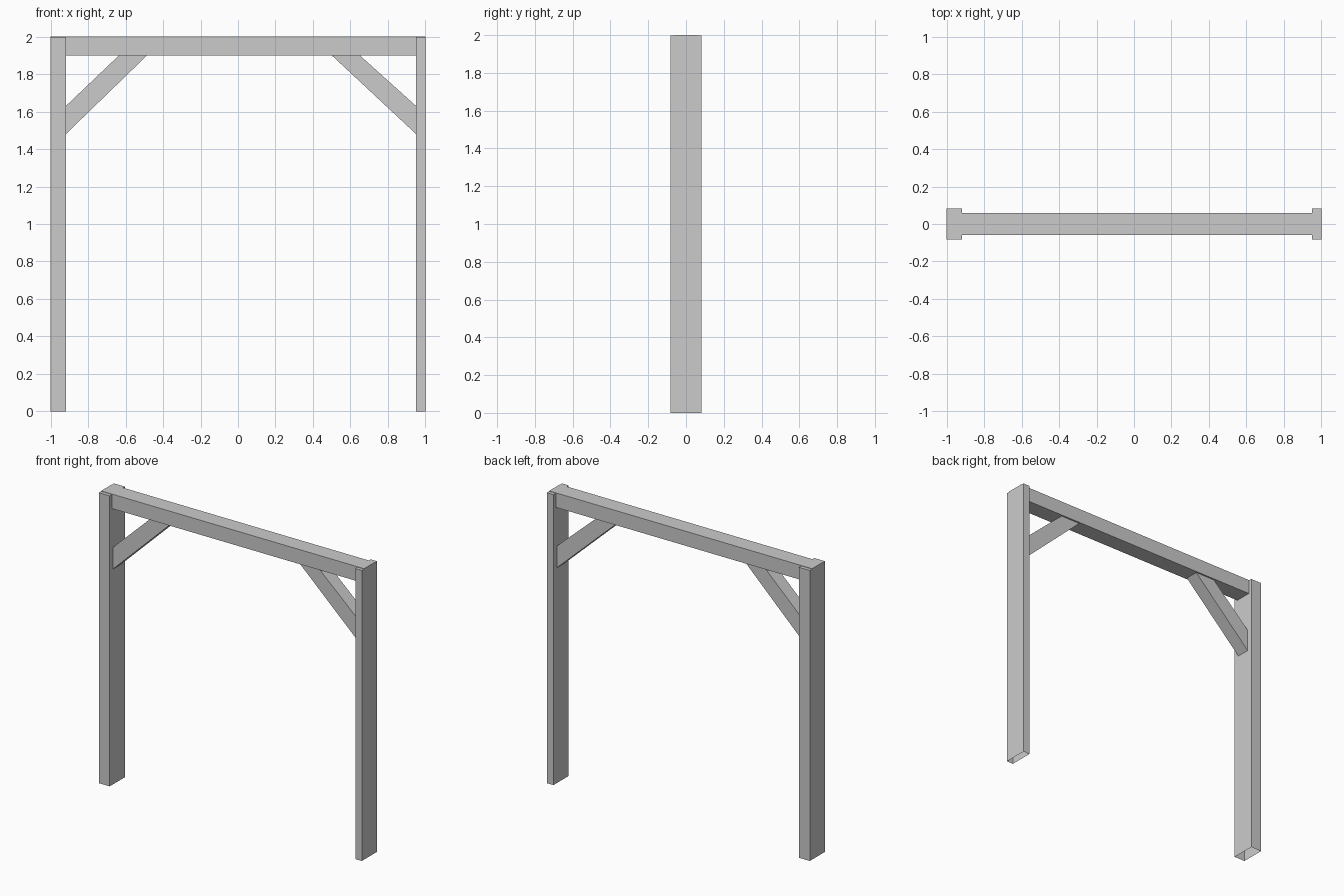
import bpy, bmesh

if "Cube" in bpy.data.objects:
    bpy.data.objects.remove(bpy.data.objects["Cube"])


def prism(name, profile, half_depth, open_bottom=False):
    """Extrude an (x, z) outline along y, optionally leaving the underside open."""
    bm = bmesh.new()
    face = bm.faces.new([bm.verts.new((x, -half_depth, z)) for x, z in profile])
    ext = bmesh.ops.extrude_face_region(bm, geom=[face], use_keep_orig=True)
    verts = [g for g in ext["geom"] if isinstance(g, bmesh.types.BMVert)]
    bmesh.ops.translate(bm, verts=verts, vec=(0, 2 * half_depth, 0))
    bmesh.ops.recalc_face_normals(bm, faces=bm.faces)
    if open_bottom:
        under = [f for f in bm.faces if f.normal.z < -0.99]
        bmesh.ops.delete(bm, geom=under, context='FACES')
    mesh = bpy.data.meshes.new(name)
    bm.to_mesh(mesh)
    bm.free()
    obj = bpy.data.objects.new(name, mesh)
    bpy.context.collection.objects.link(obj)
    return obj


def rect(x0, x1, z0, z1):
    return [(x0, z0), (x1, z0), (x1, z1), (x0, z1)]


# Top beam, running over the full width
prism("top_beam", rect(-1, 1, 1.9, 2), 0.058)

# Posts (hollow underneath; the right one is thinner) with their diagonal braces
for side, sign, inner in (("left", -1, 0.918), ("right", 1, 0.95)):
    prism(side + "_post", rect(sign * inner, sign, 0, 1.997), 0.083, open_bottom=True)
    foot = inner * sign
    far = 0.485 if sign < 0 else 0.50
    brace = [(foot, 1.48), (foot, 1.63), (sign * (far + 0.15), 1.9), (sign * far, 1.9)]
    prism(side + "_brace", brace, 0.047)
